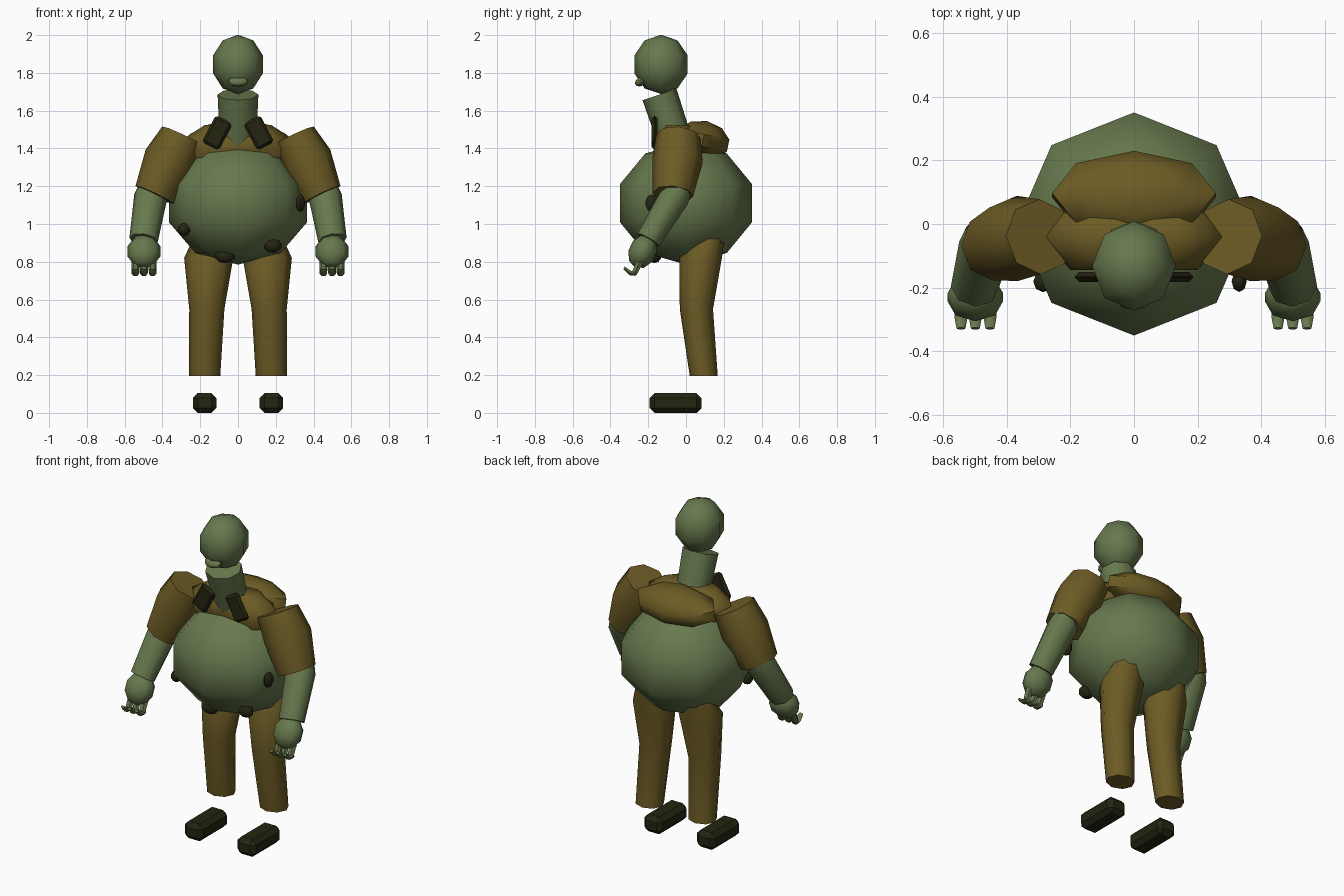
import bpy, bmesh, math
from mathutils import Vector, Matrix, Euler

cube = bpy.data.objects.get("Cube")
if cube:
    bpy.data.objects.remove(cube, do_unlink=True)


def material(name, rgb):
    m = bpy.data.materials.new(name)
    m.use_nodes = True
    color = (*rgb, 1)
    m.diffuse_color = color
    m.node_tree.nodes["Principled BSDF"].inputs["Base Color"].default_value = color
    return m


SKIN = material("green_skin", (0.135, 0.19, 0.075))
CLOTH = material("brown_cloth", (0.15, 0.105, 0.018))
DARK = material("dark_leather", (0.018, 0.018, 0.006))


def finish(name, bm, mat, angle=50):
    bmesh.ops.recalc_face_normals(bm, faces=bm.faces)
    mesh = bpy.data.meshes.new(name)
    bm.to_mesh(mesh)
    bm.free()
    mesh.materials.append(mat)
    mesh.shade_smooth()
    mesh.set_sharp_from_angle(angle=math.radians(angle))
    obj = bpy.data.objects.new(name, mesh)
    bpy.context.collection.objects.link(obj)
    return obj


def ball(name, loc, size, mat, rot=(0, 0, 0), rings=5):
    """Coarse eight-sided ellipsoid."""
    bm = bmesh.new()
    bmesh.ops.create_uvsphere(bm, u_segments=8, v_segments=rings, radius=1)
    turn = Euler([math.radians(a) for a in rot]).to_matrix().to_4x4()
    bm.transform(Matrix.Translation(loc) @ turn @ Matrix.Diagonal((*size, 1)))
    return finish(name, bm, mat)


def block(name, loc, size, mat, bevel, rot=(0, 0, 0)):
    """Box with chamfered edges."""
    bm = bmesh.new()
    bmesh.ops.create_cube(bm, size=1)
    bm.transform(Matrix.Diagonal((*size, 1)))
    bmesh.ops.bevel(bm, geom=bm.edges[:], offset=bevel, segments=1, affect='EDGES')
    turn = Euler([math.radians(a) for a in rot]).to_matrix().to_4x4()
    bm.transform(Matrix.Translation(loc) @ turn)
    return finish(name, bm, mat, 30)


def tube(name, sections, mat, sides=8, level=False):
    """Capped tube through (centre, radius x, radius y) sections."""
    bm = bmesh.new()
    axis = Vector(sections[-1][0]) - Vector(sections[0][0])
    turn = Matrix.Identity(3) if level else Vector((0, 0, -1)).rotation_difference(axis).to_matrix()
    rings = []
    for centre, rx, ry in sections:
        angles = [math.tau * i / sides for i in range(sides)]
        rings.append([bm.verts.new(Vector(centre) + turn @ Vector((rx * math.cos(a), ry * math.sin(a), 0)))
                      for a in angles])
    for a, b in zip(rings, rings[1:]):
        for i in range(sides):
            j = (i + 1) % sides
            bm.faces.new((a[i], a[j], b[j], b[i]))
    bm.faces.new(rings[0])
    bm.faces.new(rings[-1])
    return finish(name, bm, mat)


# Torso, neck and head
ball("belly", (0, 0, 1.11), (0.385, 0.368, 0.325), SKIN)
tube("neck", [((0, -0.14, 1.685), 0.108, 0.095), ((0, -0.045, 1.40), 0.095, 0.09)], SKIN)
ball("head", (0, -0.132, 1.845), (0.138, 0.148, 0.157), SKIN)
ball("mouth", (0, -0.238, 1.755), (0.055, 0.035, 0.024), SKIN, rot=(30, 0, 0))

# Vest yoke: a six-sided outline shrinking towards its top and bottom
bm = bmesh.new()
outline = [(0.29, -0.04), (0.21, 0.055), (-0.21, 0.055), (-0.29, -0.04), (-0.2, -0.145), (0.2, -0.145)]
rings = [[bm.verts.new((x * k, -0.045 + (y + 0.045) * k, z)) for x, y in outline]
         for z, k in ((1.35, 0.9), (1.40, 1), (1.46, 0.95), (1.525, 0.6))]
for a, b in zip(rings, rings[1:]):
    for i in range(6):
        j = (i + 1) % 6
        bm.faces.new((a[i], a[j], b[j], b[i]))
bm.faces.new(rings[0])
bm.faces.new(rings[-1])
finish("vest_yoke", bm, CLOTH)
ball("back_hump", (0, 0.09, 1.443), (0.27, 0.143, 0.104), CLOTH, rot=(-12, 0, 0))

# Dark patches on the belly
for i, (x, z, w, h) in enumerate([(-0.285, 0.97, 0.033, 0.035), (-0.07, 0.83, 0.053, 0.037),
                                  (0.185, 0.885, 0.048, 0.036), (0.33, 1.11, 0.025, 0.047)]):
    depth = math.sqrt(1 - (x / 0.385) ** 2 - ((z - 1.11) / 0.325) ** 2)
    ball(f"belly_patch_{i + 1}", (x, -0.35 * depth, z), (w, 0.035, h), DARK)

for side, s in (("left", 1), ("right", -1)):
    # Collar flap
    block(f"{side}_collar", (s * 0.11, -0.166, 1.483), (0.1, 0.032, 0.16), DARK, 0.014, (0, s * -28, 0))

    # Arm
    tube(f"{side}_sleeve", [((s * 0.295, -0.04, 1.465), 0.118, 0.118),
                            ((s * 0.365, -0.045, 1.335), 0.137, 0.134),
                            ((s * 0.443, -0.07, 1.155), 0.11, 0.108)], CLOTH)
    tube(f"{side}_forearm", [((s * 0.445, -0.03, 1.21), 0.075, 0.07),
                             ((s * 0.462, -0.06, 1.145), 0.088, 0.08),
                             ((s * 0.5, -0.2, 0.915), 0.076, 0.068)], SKIN)
    ball(f"{side}_hand", (s * 0.498, -0.23, 0.855), (0.092, 0.073, 0.094), SKIN, rot=(-25, 0, 0))
    for i, x in enumerate((0.452, 0.498, 0.543)):
        tube(f"{side}_finger_{i + 1}_base", [((s * x, -0.245, 0.80), 0.022, 0.022),
                                             ((s * x, -0.275, 0.735), 0.02, 0.016)], SKIN, 6)
        tube(f"{side}_finger_{i + 1}_tip", [((s * x, -0.262, 0.738), 0.02, 0.016),
                                            ((s * x, -0.295, 0.74), 0.02, 0.014),
                                            ((s * x, -0.328, 0.768), 0.014, 0.008)], SKIN, 6)

    # Leg and shoe
    tube(f"{side}_trouser_leg", [((s * 0.155, 0.12, 0.93), 0.08, 0.085),
                                 ((s * 0.155, 0.078, 0.82), 0.13, 0.112),
                                 ((s * 0.165, 0.055, 0.55), 0.093, 0.088),
                                 ((s * 0.177, 0.094, 0.195), 0.083, 0.074)], CLOTH, level=True)
    block(f"{side}_shoe", (s * 0.177, -0.055, 0.052), (0.125, 0.275, 0.104), DARK, 0.026)
